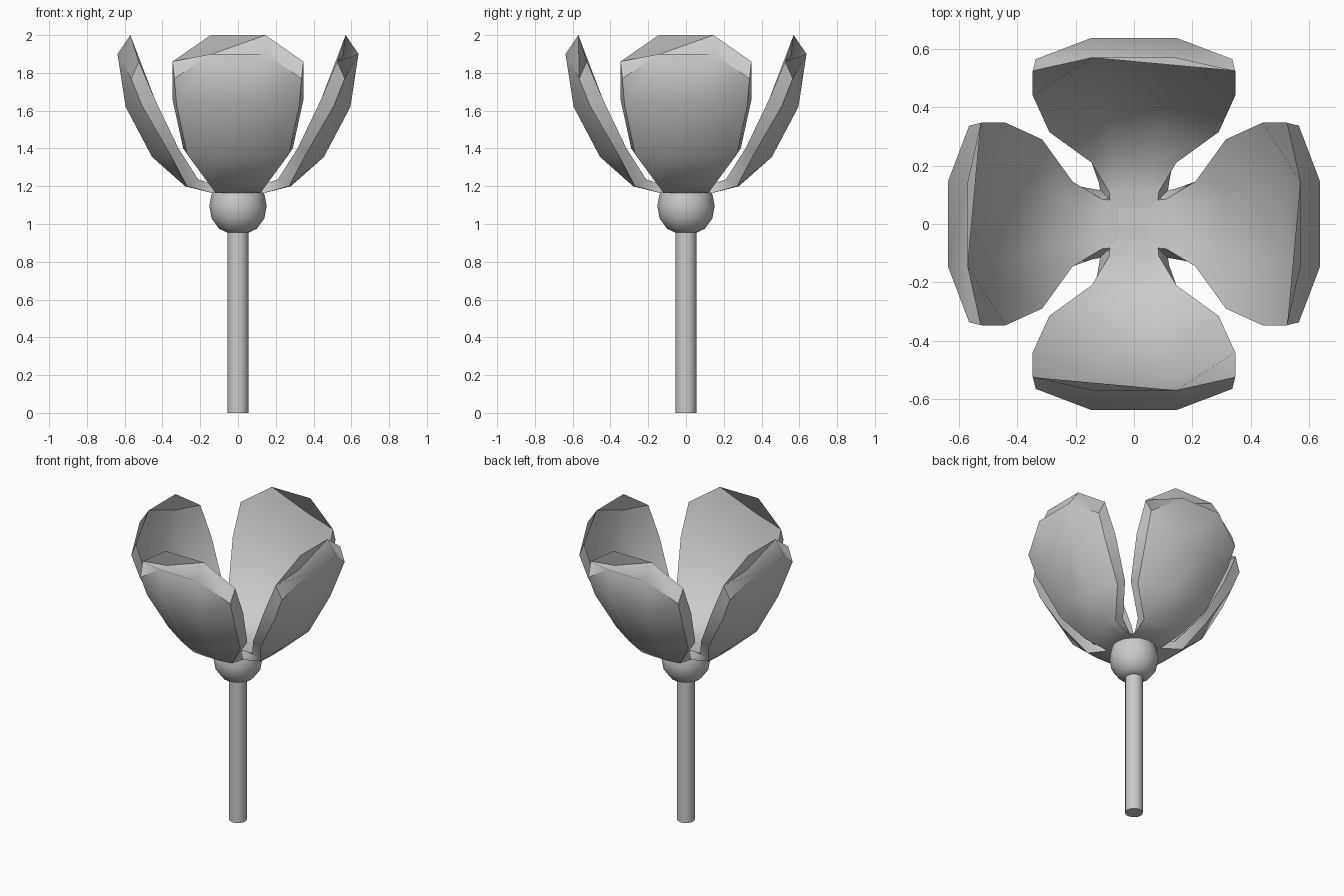
import bpy, bmesh, math
from mathutils import Matrix

if "Cube" in bpy.data.objects:
    bpy.data.objects.remove(bpy.data.objects["Cube"])


def finish(name, bm, angle):
    bmesh.ops.recalc_face_normals(bm, faces=bm.faces)
    mesh = bpy.data.meshes.new(name)
    bm.to_mesh(mesh)
    bm.free()
    ob = bpy.data.objects.new(name, mesh)
    bpy.context.collection.objects.link(ob)
    bpy.ops.object.select_all(action='DESELECT')
    bpy.context.view_layer.objects.active = ob
    ob.select_set(True)
    bpy.ops.object.shade_smooth_by_angle(angle=math.radians(angle))
    return ob


def skin(bm, rings):
    """Bridge closed rings of points and cap both ends."""
    vs = [[bm.verts.new(p) for p in ring] for ring in rings]
    n = len(vs[0])
    for a, b in zip(vs, vs[1:]):
        for i in range(n):
            j = (i + 1) % n
            bm.faces.new((a[i], a[j], b[j], b[i]))
    bm.faces.new(vs[0])
    bm.faces.new(vs[-1])


def lathe(name, profile, sides=16):
    bm = bmesh.new()
    skin(bm, [[(r * math.cos(2 * math.pi * i / sides),
                r * math.sin(2 * math.pi * i / sides), z) for i in range(sides)]
              for r, z in profile])
    return finish(name, bm, 30)


# Stem and bulb under the petals
lathe("stem", [(0.055, 0), (0.055, 0.98)])
lathe("bulb", [(0.055, 0.954), (0.1, 0.975), (0.14, 1.03), (0.152, 1.097),
               (0.14, 1.155), (0.127, 1.2)])

# Petal rows from neck to tip, each (half width, outward, up) for
# inner side, inner middle, outer middle, outer side
rows = [
    ((0.075, 0.0, 1.195), (0.04, 0.0, 1.195), (0.05, 0.0, 1.16), (0.1, 0.0, 1.16)),
    ((0.085, 0.11, 1.205), (0.04, 0.11, 1.205), (0.06, 0.14, 1.165), (0.12, 0.14, 1.165)),
    ((0.145, 0.21, 1.235), (0.07, 0.21, 1.22), (0.07, 0.28, 1.2), (0.145, 0.27, 1.2)),
    ((0.29, 0.315, 1.40), (0.11, 0.395, 1.41), (0.11, 0.455, 1.355), (0.27, 0.36, 1.37)),
    ((0.347, 0.44, 1.66), (0.14, 0.53, 1.67), (0.14, 0.595, 1.62), (0.325, 0.51, 1.63)),
    ((0.347, 0.525, 1.86), (0.145, 0.57, 2.0), (0.145, 0.638, 1.9), (0.337, 0.565, 1.77)),
]

# Four petals around the stem
for k, side in enumerate(("front", "right", "back", "left")):
    bm = bmesh.new()
    rings = []
    for s_in, m_in, m_out, s_out in rows:
        half = [s_out, s_in, m_in]
        ring = [(x, -y, z) for x, y, z in (m_out, s_out, s_in, m_in)]
        ring += [(-x, -y, z) for x, y, z in (m_in, s_in, s_out, m_out)]
        rings.append(ring)
    skin(bm, rings)
    bmesh.ops.transform(bm, matrix=Matrix.Rotation(k * math.pi / 2, 4, 'Z'), verts=bm.verts)
    finish(side + "_petal", bm, 40)
